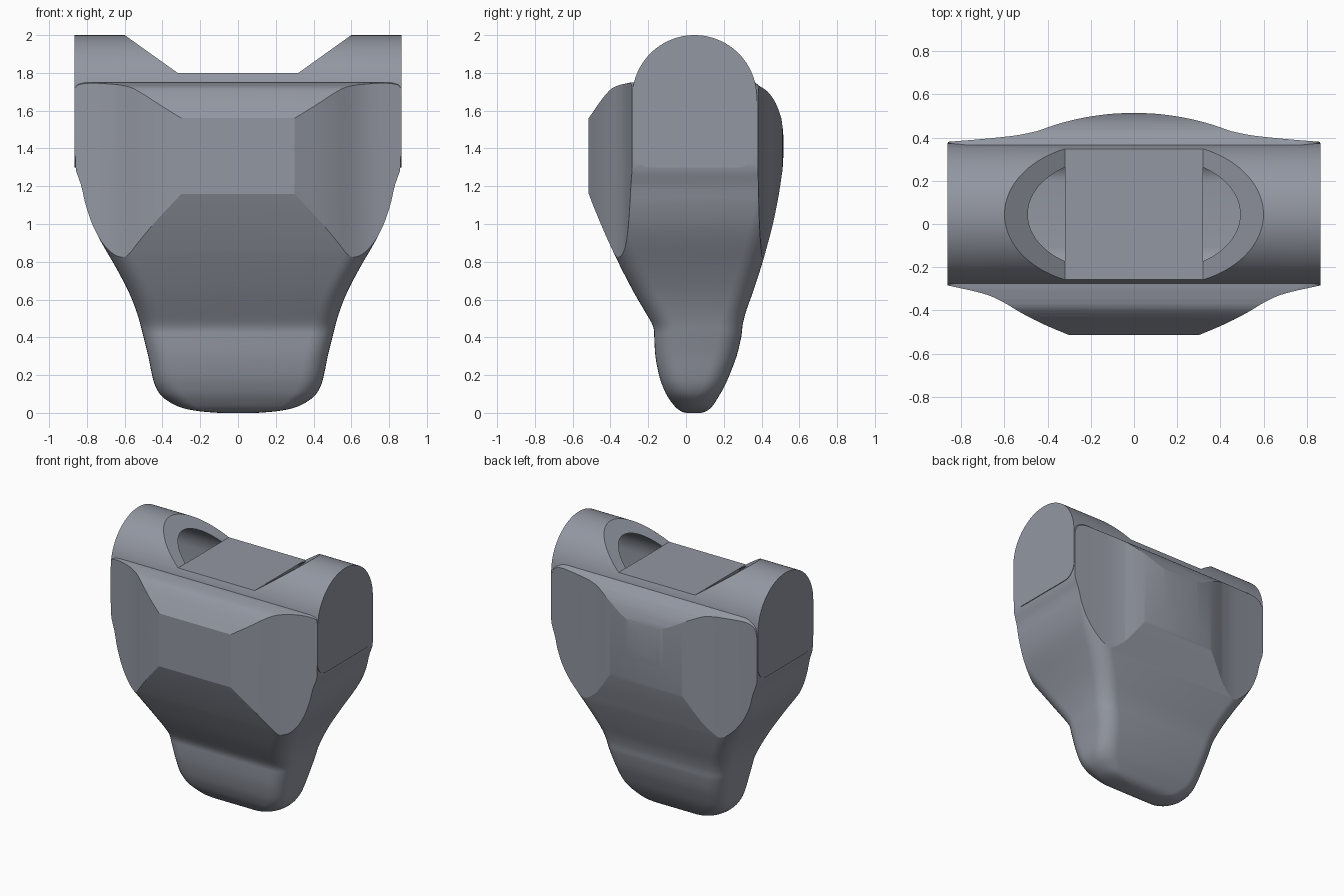
import bpy, bmesh, math
from mathutils import Vector

if "Cube" in bpy.data.objects:
    bpy.data.objects.remove(bpy.data.objects["Cube"])


def make_object(name, bm):
    bmesh.ops.recalc_face_normals(bm, faces=bm.faces)
    mesh = bpy.data.meshes.new(name)
    bm.to_mesh(mesh)
    bm.free()
    ob = bpy.data.objects.new(name, mesh)
    bpy.context.collection.objects.link(ob)
    return ob


def loft(name, rings):
    bm = bmesh.new()
    rows = [[bm.verts.new(p) for p in ring] for ring in rings]
    n = len(rows[0])
    for a, b in zip(rows, rows[1:]):
        for i in range(n):
            j = (i + 1) % n
            bm.faces.new((a[i], a[j], b[j], b[i]))
    bm.faces.new(rows[0][::-1])
    bm.faces.new(rows[-1])
    return make_object(name, bm)


def combine(ob, other, operation):
    mod = ob.modifiers.new(operation, 'BOOLEAN')
    mod.operation = operation
    mod.solver = 'EXACT'
    mod.object = other
    bpy.context.view_layer.objects.active = ob
    bpy.ops.object.modifier_apply(modifier=mod.name)
    bpy.data.objects.remove(other, do_unlink=True)


def arc(cx, cy, r, a0, a1, n):
    return [(cx + r * math.cos(math.radians(a0 + (a1 - a0) * i / n)),
             cy + r * math.sin(math.radians(a0 + (a1 - a0) * i / n))) for i in range(n + 1)]


# smooth curve through points of any dimension
def smooth(pts, n=5):
    p = [Vector(q) for q in pts]
    p = [2 * p[0] - p[1]] + p + [2 * p[-1] - p[-2]]
    out = []
    for a, b, c, d in zip(p, p[1:], p[2:], p[3:]):
        for i in range(n):
            t = i / n
            out.append(0.5 * (2 * b + (c - a) * t + (2 * a - 5 * b + 4 * c - d) * t * t
                              + (3 * b - a - 3 * c + d) * t ** 3))
    return [tuple(v) for v in out] + [tuple(p[-2])]


# body sections: height, half width, front y, back y
SECTIONS = [
    (0.0, .10, .00, .08), (.008, .20, -.025, .105), (.025, .29, -.05, .13), (.05, .35, -.072, .15),
    (.09, .405, -.10, .175), (.14, .437, -.123, .203), (.20, .455, -.143, .23),
    (.30, .475, -.162, .268), (.40, .50, -.168, .292), (.44, .51, -.170, .297), (.48, .52, -.184, .303),
    (.55, .542, -.225, .322), (.65, .583, -.283, .358), (.78, .652, -.35, .40),
    (.90, .722, -.407, .434), (1.0, .772, -.451, .46), (1.10, .806, -.492, .481), (1.16, .82, -.515, .492),
    (1.21, .832, -.515, .50), (1.26, .85, -.515, .507), (1.31, .861, -.515, .513), (1.45, .861, -.515, .517),
    (1.56, .861, -.515, .505), (1.64, .861, -.46, .475), (1.70, .861, -.412, .433),
    (1.73, .861, -.37, .39), (1.75, .861, -.29, .365)]


def section(z, w, f, b):
    r = min(.12, .48 * (b - f), w)
    pts = []
    for cx, cy, a in ((w - r, b - r, 0), (r - w, b - r, 90), (r - w, f + r, 180), (w - r, f + r, 270)):
        pts += arc(cx, cy, r, a, a + 90, 8)
    return [(x, y, z) for x, y in pts]


# smooth between the creases above and below the flat front panel
rows = smooth(SECTIONS[:18], 3)[:-1] + smooth(SECTIONS[17:23], 2)[:-1] + smooth(SECTIONS[22:], 3)
body = loft("knuckle_body", [section(*s) for s in rows])

# plan outline trims the front and back into faceted panels
front = [(.24, -.55)] + smooth([(.3, -.515), (.42, -.464), (.52, -.413), (.61, -.36), (.70, -.322), (.87, -.283)])
back = smooth([(.87, .38), (.70, .394), (.55, .410), (.45, .43)])[:-1]
back += smooth([(.45, .43), (.34, .467), (.23, .493), (.11, .51), (0, .515)])
right = front + back
outline = right + [(-x, y) for x, y in reversed(right[:-1])]
plan = loft("plan_trim", [[(x, y, z) for x, y in outline] for z in (-.1, 1.9)])
combine(body, plan, 'INTERSECT')


# arched cross barrel
def arch_prism(name, inset, x0, x1):
    r, c, cy = .33 - inset, .10, .045
    bottom = 1.30 + inset
    prof = arc(cy, 1.67, r, 0, 180, 48)
    prof += arc(cy - r + c, bottom + c, c, 180, 270, 8) + arc(cy + r - c, bottom + c, c, 270, 360, 8)
    return loft(name, [[(x, y, z) for y, z in prof] for x in (x0, x1)])


barrel = arch_prism("cross_barrel", 0, -.865, .865)
combine(body, barrel, 'UNION')

# hollow pocket on each side of the centre block
for s in (-1, 1):
    combine(body, arch_prism("pocket", .077, s * .32, s * .785), 'DIFFERENCE')

# sloped notch across the top
slope = .28 / .2
notch = [(-.6 - .2 * slope, 2.2), (-.32, 1.8), (.32, 1.8), (.6 + .2 * slope, 2.2)]
combine(body, loft("notch", [[(x, y, z) for x, z in notch] for y in (-1, 1)]), 'DIFFERENCE')

# slate grey finish and shading
slate = bpy.data.materials.new("slate")
slate.diffuse_color = (.29, .31, .36, 1)
slate.use_nodes = True
slate.node_tree.nodes["Principled BSDF"].inputs["Base Color"].default_value = slate.diffuse_color
body.data.materials.clear()
body.data.materials.append(slate)
bpy.ops.object.select_all(action='DESELECT')
body.select_set(True)
bpy.context.view_layer.objects.active = body
bpy.ops.object.shade_smooth_by_angle(angle=math.radians(18))
